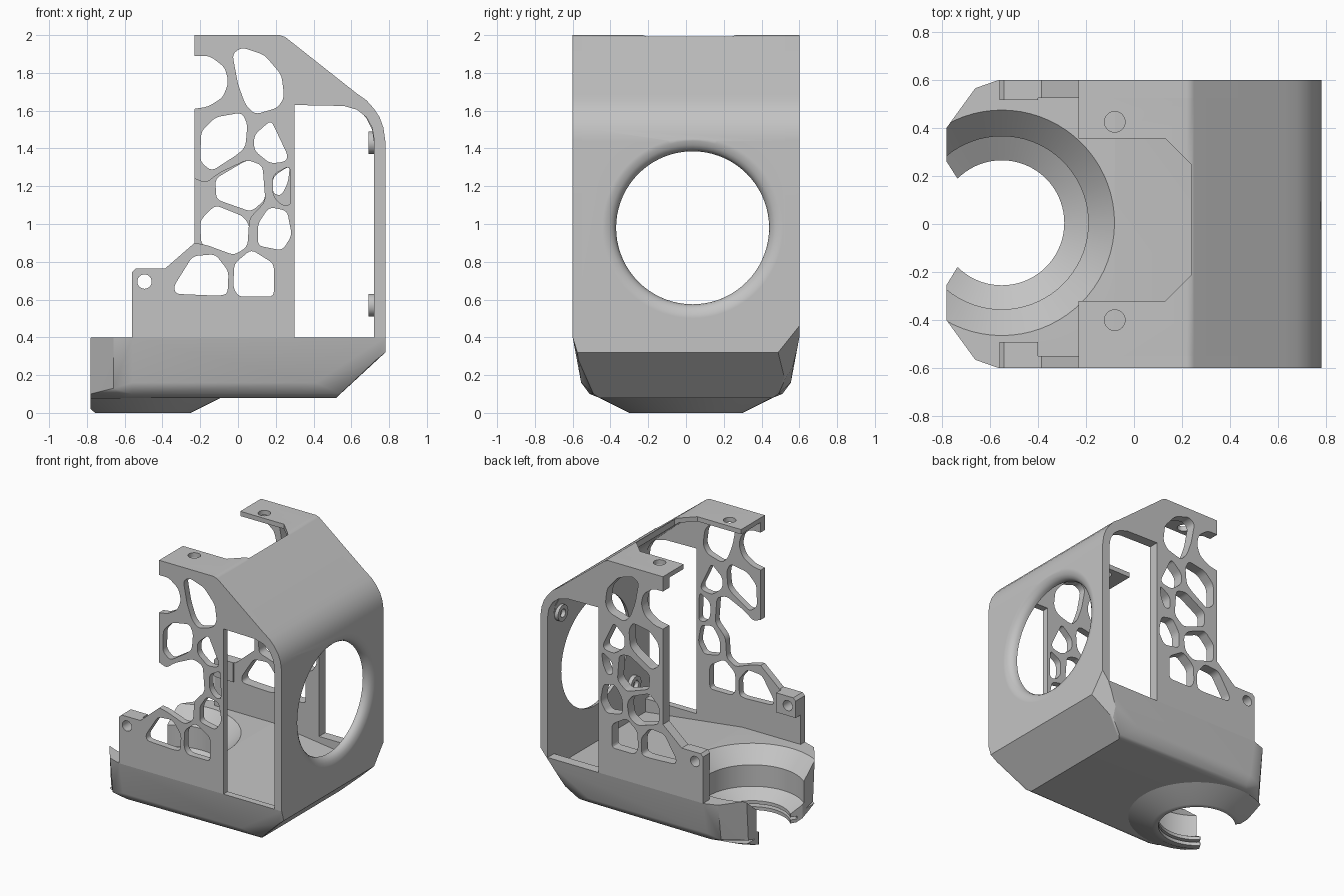
import bpy, bmesh
from math import pi, cos, sin, radians
from mathutils import Vector, Matrix

cube = bpy.data.objects.get("Cube")
if cube:
    bpy.data.objects.remove(cube, do_unlink=True)

grey = bpy.data.materials.new("plain grey")
grey.use_nodes = True
COLOUR = (0.55, 0.55, 0.55, 1)
grey.diffuse_color = COLOUR
grey.node_tree.nodes["Principled BSDF"].inputs["Base Color"].default_value = COLOUR

# Rotations that lay a flat drawing into each plane
PLANES = {"xy": Matrix.Identity(4),
          "xz": Matrix.Rotation(pi / 2, 4, "X"),
          "yz": Matrix.Rotation(pi / 2, 4, "Z") @ Matrix.Rotation(pi / 2, 4, "X")}
NORMALS = {"xy": Vector((0, 0, 1)), "xz": Vector((0, 1, 0)), "yz": Vector((1, 0, 0))}


def finish(name, bm):
    """Weld a bmesh and turn it into an object."""
    bmesh.ops.remove_doubles(bm, verts=bm.verts, dist=0.0002)
    bmesh.ops.recalc_face_normals(bm, faces=bm.faces)
    mesh = bpy.data.meshes.new(name)
    bm.to_mesh(mesh)
    bm.free()
    mesh.materials.append(grey)
    ob = bpy.data.objects.new(name, mesh)
    bpy.context.collection.objects.link(ob)
    return ob


def plate(name, loops, plane, low, high):
    """Fill closed loops (inner loops become holes) and give them thickness."""
    curve = bpy.data.curves.new(name, "CURVE")
    curve.dimensions = "2D"
    curve.fill_mode = "BOTH"
    curve.extrude = (high - low) / 2
    for loop in loops:
        spline = curve.splines.new("POLY")
        spline.points.add(len(loop) - 1)
        for point, (u, v) in zip(spline.points, loop):
            point.co = (u, v, 0, 1)
        spline.use_cyclic_u = True
    drawing = bpy.data.objects.new(name + "_drawing", curve)
    bpy.context.collection.objects.link(drawing)
    bpy.context.view_layer.update()
    flat = drawing.evaluated_get(bpy.context.evaluated_depsgraph_get())
    bm = bmesh.new()
    bm.from_mesh(flat.to_mesh())
    flat.to_mesh_clear()
    bpy.data.objects.remove(drawing, do_unlink=True)
    bpy.data.curves.remove(curve)
    shift = Matrix.Translation(NORMALS[plane] * (low + high) / 2)
    bm.transform(shift @ PLANES[plane])
    return finish(name, bm)


def lathe(name, profile, centre, turn=Matrix.Identity(4)):
    """Revolve (radius, height) points about an axis."""
    bm = bmesh.new()
    verts = [bm.verts.new((r, 0, h)) for r, h in profile]
    edges = [bm.edges.new(pair) for pair in zip(verts, verts[1:])]
    bmesh.ops.spin(bm, geom=verts + edges, cent=(0, 0, 0), axis=(0, 0, 1),
                   angle=2 * pi, steps=72)
    bm.transform(Matrix.Translation(centre) @ turn)
    return finish(name, bm)


def carve(ob, *cutters):
    """Subtract cutters from a part, then drop the modifiers."""
    bpy.context.view_layer.objects.active = ob
    for cutter in cutters:
        cutter.hide_render = True
        mod = ob.modifiers.new("cut", "BOOLEAN")
        mod.operation, mod.solver, mod.object = "DIFFERENCE", "EXACT", cutter
        bpy.ops.object.modifier_apply(modifier=mod.name)


def slice_off(ob, point, normal):
    """Remove what lies beyond a plane and cap the cut."""
    bm = bmesh.new()
    bm.from_mesh(ob.data)
    bmesh.ops.bisect_plane(bm, geom=bm.verts[:] + bm.edges[:] + bm.faces[:],
                           plane_co=point, plane_no=normal, clear_outer=True)
    bmesh.ops.holes_fill(bm, edges=[e for e in bm.edges if e.is_boundary], sides=0)
    bmesh.ops.recalc_face_normals(bm, faces=bm.faces)
    bm.to_mesh(ob.data)
    bm.free()


def circle(u, v, r, n=32):
    return [(u + r * cos(2 * pi * i / n), v + r * sin(2 * pi * i / n)) for i in range(n)]


def soften(points, closed=True, cut=0.03):
    """Round the corners of a polygon or an open path."""
    pts = [Vector(p) for p in points]
    out = []
    for i, p in enumerate(pts):
        if not closed and i in (0, len(pts) - 1):
            out.append(tuple(p))
            continue
        a, b = pts[i - 1] - p, pts[(i + 1) % len(pts)] - p
        a = p + a.normalized() * min(cut, a.length * 0.42)
        b = p + b.normalized() * min(cut, b.length * 0.42)
        for t in (0, 0.25, 0.5, 0.75, 1):
            out.append(tuple(a * (1 - t) ** 2 + p * 2 * t * (1 - t) + b * t * t))
    return out


# Organic cells in the side walls
crown = [(-.03, 1.9), (.02, 1.935), (.14, 1.895), (.23, 1.79), (.245, 1.67), (.21, 1.615),
         (.09, 1.58), (.04, 1.63), (0, 1.74)]
upper = [(-.195, 1.49), (-.12, 1.565), (.02, 1.59), (.05, 1.53), (.04, 1.41), (0, 1.37),
         (-.14, 1.28), (-.2, 1.33)]
wedge = [(.085, 1.47), (.175, 1.55), (.265, 1.36), (.25, 1.33), (.17, 1.32), (.085, 1.39)]
middle = [(-.12, 1.24), (.05, 1.34), (.13, 1.32), (.145, 1.13), (.07, 1.065), (-.115, 1.13)]
sliver = [(.185, 1.15), (.185, 1.26), (.275, 1.31), (.28, 1.1), (.23, 1.1)]
sliver_back = [(.185, 1.16), (.185, 1.25), (.275, 1.31), (.265, 1.22), (.23, 1.15)]
lower = [(-.2, 1.02), (-.12, 1.1), (.03, 1.04), (.065, .98), (.05, .88), (-.02, .835), (-.195, .89)]
right_low = [(.105, 1.0), (.165, 1.09), (.26, 1.07), (.285, .94), (.235, .86), (.105, .885)]
foot_a = [(-.34, .67), (-.24, .83), (-.12, .84), (-.05, .75), (-.055, .63), (-.1, .62), (-.33, .63)]
foot_b = [(-.02, .79), (.07, .865), (.19, .79), (.19, .615), (.005, .615), (-.025, .66)]
shared = [crown, upper, wedge, right_low, foot_a, foot_b]

# Side wall outline: roof line, window, lug step, bite in the free edge
roof_line = [(-.23, 2), (.22, 2), (.25, 1.99), (.63, 1.69), (.68, 1.655), (.72, 1.61),
             (.75, 1.565), (.77, 1.51), (.78, 1.44), (.78, .4)]
window = [(.72, .4), (.72, 1.45), (.71, 1.51), (.68, 1.565), (.63, 1.605), (.56, 1.625),
          (.3, 1.63), (.3, .4)]
lug_step = [(-.56, .4), (-.56, .745), (-.54, .765), (-.385, .765), (-.23, .9)]
bite = [(-.23, 1.61), (-.16, 1.62), (-.08, 1.67), (-.05, 1.75), (-.07, 1.83), (-.15, 1.89), (-.23, 1.89)]
open_cells = [(-.23, .9), (-.17, .89), (-.02, .835), (.05, .88), (.06, 1.03), (.145, 1.12),
              (.13, 1.31), (.05, 1.34), (-.1, 1.27), (-.17, 1.215), (-.23, 1.24)]
lug_hole = circle(-.495, .695, .038)
outline = roof_line + window + lug_step
bite = soften(bite, closed=False)

FRONT, BACK = -.55, .525
plate("front_wall", [outline + soften(open_cells, closed=False)[1:] + bite, lug_hole]
      + [soften(c) for c in shared + [sliver]], "xz", -.6, FRONT)
back_wall = plate("back_wall", [outline + bite, lug_hole]
                  + [soften(c) for c in shared + [sliver_back, middle, lower]], "xz", BACK, .6)

# Drilled lugs inside the walls
lug = [(-.56, .62), (-.4, .62), (-.4, .765), (-.54, .765), (-.56, .745)]
plate("front_lug", [lug, lug_hole], "xz", FRONT, -.49)
plate("back_lug", [lug, lug_hole], "xz", .515, BACK)

# Roof and fan wall as one bent sheet
inner_line = [(.72, .4), (.72, 1.43), (.71, 1.5), (.68, 1.56), (.64, 1.605), (.59, 1.65),
              (.22, 1.965), (-.23, 1.965)]
shell = plate("roof_and_fan_wall", [roof_line + inner_line], "xz", FRONT, BACK)
roof_cut = plate("roof_cutter", [[(-.3, -.32), (.13, -.32), (.24, -.21), (.24, .245), (.13, .355), (-.3, .355)],
                                 circle(-.08, .425, .043), circle(-.08, -.4, .043)], "xy", 1.9, 2.1)
fan_cut = lathe("fan_cutter", [(0, .6), (.405, .6), (.405, .72), (.409, .74), (.42, .757), (.438, .77),
                               (.46, .777), (.485, .781), (.485, .9), (0, .9)],
                (0, .035, .98), Matrix.Rotation(pi / 2, 4, "Y"))
carve(shell, roof_cut, fan_cut)

# Screw bosses at opposite corners of the fan opening
for name, y, z in (("lower_boss", -.4, .57), ("upper_boss", .46, 1.43)):
    plate(name, [circle(y, z, .06), circle(y, z, .03)], "yz", .69, .725)

# Base with tapered sides and faceted corners
half = [(-.56, .6, .4), (-.66, .565, .4), (-.78, .4, .4), (-.78, .38, .1), (-.66, .53, .13),
        (-.56, .555, .16), (-.56, .51, .1), (-.6, .46, .08), (-.78, .3, .08),
        (.41, .555, .16), (.54, .49, .1), (.52, .46, .08),
        (.78, .6, .4), (.78, .575, .32), (.73, .57, .28)]
bm = bmesh.new()
for x, y, z in half:
    bm.verts.new((x, y, z))
    bm.verts.new((x, -y, z))
hull = bmesh.ops.convex_hull(bm, input=bm.verts)
bmesh.ops.delete(bm, geom=list(set(hull["geom_interior"] + hull["geom_unused"])), context="VERTS")
bmesh.ops.dissolve_limit(bm, angle_limit=radians(1), verts=bm.verts, edges=bm.edges)
base = finish("base", bm)

# Large facet across the lower back corner
for part in (base, back_wall):
    slice_off(part, (.78, .48, .31), (.261, .27, -.216))

# Air nozzle ring under the base
nozzle = lathe("nozzle_ring", [(0, 0), (.3, 0), (.46, .08), (0, .08)], (-.55, 0, 0))
slice_off(nozzle, (-.78, 0, 0), (-1, 0, 0))

# Stepped funnel bore, jaw opening and sloping floor
bore = lathe("bore_cutter", [(0, -.1), (.26, -.1), (.26, .025), (.31, .025), (.31, .045), (.26, .045),
                             (.26, .07), (.36, .13), (.36, .29), (.47, .401), (.47, .6), (0, .6)],
             (-.55, .005, 0))
jaw = plate("jaw_cutter", [[(-.55, -.18), (-.735, -.18), (-.85, -.37), (-.85, .37), (-.735, .19), (-.55, .19)]],
            "xy", -.1, .6)
floor = plate("floor_cutter", [[(-.08, .4), (.72, .3), (.72, .5), (-.08, .5)]], "xz", FRONT, BACK)
carve(base, floor, bore, jaw)
carve(nozzle, bore, jaw)
for cutter in (roof_cut, fan_cut, bore, jaw, floor):
    bpy.data.objects.remove(cutter, do_unlink=True)

# Smooth the curved surfaces, keep the edges sharp
for ob in list(bpy.context.collection.objects):
    if ob.type == "MESH" and grey.name in ob.data.materials:
        bpy.ops.object.select_all(action="DESELECT")
        ob.select_set(True)
        bpy.context.view_layer.objects.active = ob
        bpy.ops.object.shade_smooth_by_angle(angle=radians(28))
        ob.modifiers.new("even_shading", "WEIGHTED_NORMAL").keep_sharp = True
